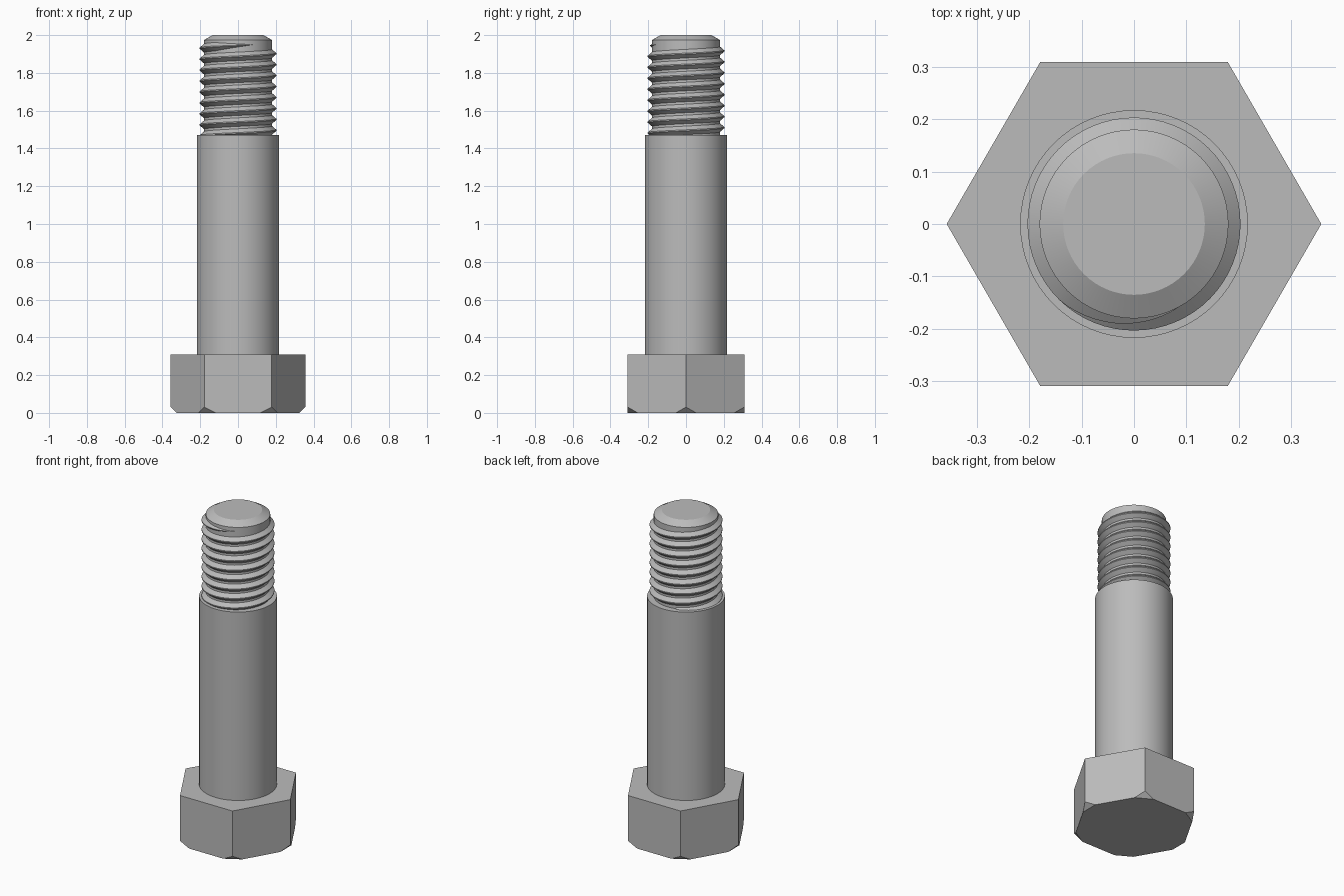
import bpy, bmesh, math
from mathutils import Vector

cube = bpy.data.objects.get("Cube")
if cube:
    bpy.data.objects.remove(cube, do_unlink=True)

steel = bpy.data.materials.new("grey_steel")
steel.use_nodes = True
grey = (0.5, 0.5, 0.5, 1)
steel.diffuse_color = grey
steel.node_tree.nodes["Principled BSDF"].inputs["Base Color"].default_value = grey


def finish(name, bm, smooth=None):
    """Turn a bmesh into a named steel object."""
    bmesh.ops.recalc_face_normals(bm, faces=bm.faces)
    mesh = bpy.data.meshes.new(name)
    bm.to_mesh(mesh)
    bm.free()
    mesh.materials.append(steel)
    obj = bpy.data.objects.new(name, mesh)
    bpy.context.collection.objects.link(obj)
    if smooth:
        bpy.ops.object.select_all(action='DESELECT')
        obj.select_set(True)
        bpy.context.view_layer.objects.active = obj
        bpy.ops.object.shade_smooth_by_angle(angle=math.radians(smooth))
    return obj


def lathe(name, profile, sides=64):
    """Closed round part from (radius, height) pairs, bottom to top."""
    bm = bmesh.new()
    rings = [[bm.verts.new((r * math.cos(math.tau * i / sides),
                            r * math.sin(math.tau * i / sides), z))
              for i in range(sides)] for r, z in profile]
    for low, high in zip(rings, rings[1:]):
        for i in range(sides):
            j = (i + 1) % sides
            bm.faces.new((low[i], low[j], high[j], high[i]))
    bm.faces.new(rings[0][::-1])
    bm.faces.new(rings[-1])
    return finish(name, bm, smooth=25)


# Hexagonal head with its lower corners cut off
HEAD_R, HEAD_H, CUT = 0.357, 0.31, 0.031
bm = bmesh.new()
corners = [Vector((HEAD_R * math.cos(math.tau * i / 6),
                   HEAD_R * math.sin(math.tau * i / 6), 0)) for i in range(6)]
base = bm.faces.new([bm.verts.new(c) for c in corners])
top = bmesh.ops.extrude_face_region(bm, geom=[base])["geom"]
bmesh.ops.translate(bm, vec=(0, 0, HEAD_H),
                    verts=[v for v in top if isinstance(v, bmesh.types.BMVert)])
bmesh.ops.recalc_face_normals(bm, faces=bm.faces)
for c in corners:
    cut = bmesh.ops.bisect_plane(bm, geom=bm.verts[:] + bm.edges[:] + bm.faces[:],
                                 plane_co=c + Vector((0, 0, CUT)),
                                 plane_no=c.normalized() - Vector((0, 0, 1)),
                                 clear_outer=True)
    rim = [e for e in cut["geom_cut"] if isinstance(e, bmesh.types.BMEdge)]
    bmesh.ops.holes_fill(bm, edges=rim, sides=0)
finish("hex_head", bm)

# Plain shank, threaded core and chamfered tip
lathe("shank", [(0.217, HEAD_H), (0.217, 1.47)])
ROOT, CREST = 0.18, 0.203
lathe("thread_core", [(ROOT, 1.47), (ROOT, 1.974), (0.135, 2.0)])

# Right-handed screw thread, running out at the front near the tip
PITCH, STEPS, START, END = 0.058, 64, 1.455, 1.95
count = int((END - START) / PITCH * STEPS)
end_angle = -math.pi / 2 + 0.5
bm = bmesh.new()
previous = None
for i in range(count + 1):
    left = count - i
    angle = end_angle - math.tau * left / STEPS
    z = END - PITCH * left / STEPS
    fade = min(1, left / (STEPS * 0.2))
    crest = ROOT + (CREST - ROOT) * fade
    half = PITCH * 0.42 * max(fade, 0.05)
    section = [bm.verts.new((r * math.cos(angle), r * math.sin(angle), max(z + dz, START)))
               for r, dz in ((ROOT - 0.002, -half), (crest, -0.003 * fade),
                             (crest, 0.003 * fade), (ROOT - 0.002, half))]
    if previous:
        for a in range(3):
            bm.faces.new((previous[a], section[a], section[a + 1], previous[a + 1]))
    previous = section
finish("screw_thread", bm, smooth=25)
